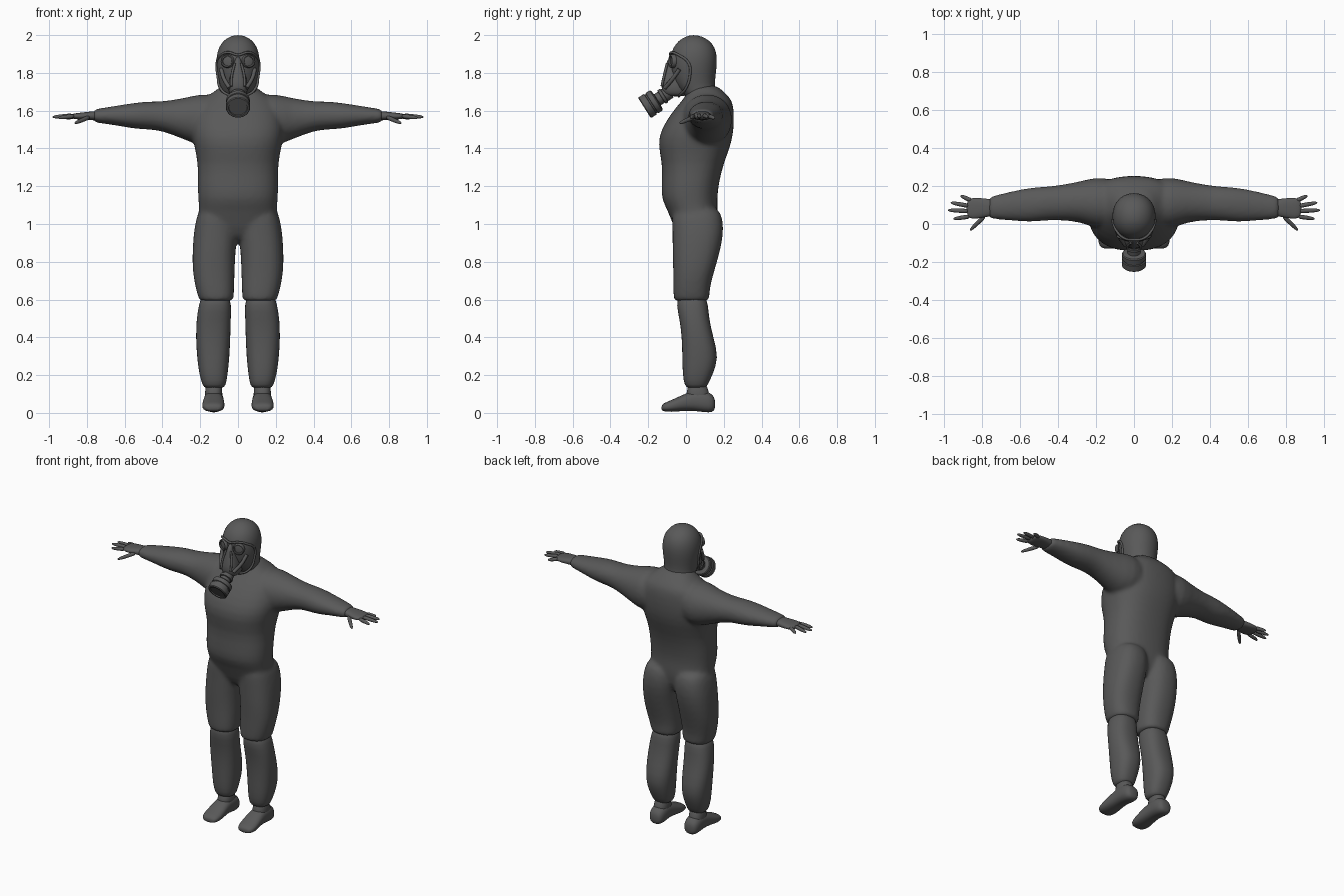
import bpy, bmesh, math
from mathutils import Vector

cube = bpy.data.objects.get("Cube")
if cube:
    bpy.data.objects.remove(cube, do_unlink=True)

# One dark grey for the whole figure
GREY = (0.1, 0.1, 0.1, 1.0)
grey = bpy.data.materials.new("dark_grey")
grey.diffuse_color = GREY
grey.use_nodes = True
grey.node_tree.nodes["Principled BSDF"].inputs["Base Color"].default_value = GREY


def skin(bm, rings):
    """Join equal rings of points into a closed tube."""
    loops = [[bm.verts.new(p) for p in ring] for ring in rings]
    count = len(loops[0])
    for low, high in zip(loops, loops[1:]):
        for i in range(count):
            j = (i + 1) % count
            bm.faces.new((low[i], low[j], high[j], high[i]))
    bm.faces.new(loops[0])
    bm.faces.new(loops[-1])


def loft(bm, axis, rows, side=1, power=2.4, count=24):
    """Rounded sections along an axis; a row is (position, a_min, a_max, b_min, b_max)."""
    rings = []
    for pos, a0, a1, b0, b1 in rows:
        ring = []
        for i in range(count):
            angle = math.tau * i / count
            c, s = math.cos(angle), math.sin(angle)
            c = math.copysign(abs(c) ** (2 / power), c)
            s = math.copysign(abs(s) ** (2 / power), s)
            a = (a0 + a1) / 2 + c * (a1 - a0) / 2
            b = (b0 + b1) / 2 + s * (b1 - b0) / 2
            x, y, z = {"x": (pos, a, b), "y": (a, pos, b), "z": (a, b, pos)}[axis]
            ring.append((x * side, y, z))
        rings.append(ring)
    skin(bm, rings)


def lathe(bm, origin, direction, profile, count=20):
    """Turn a (radius, height) profile about a direction."""
    turn = Vector(direction).to_track_quat("Z", "Y")
    rings = []
    for radius, height in profile:
        ring = []
        for i in range(count):
            angle = math.tau * i / count
            local = Vector((radius * math.cos(angle), radius * math.sin(angle), height))
            ring.append(Vector(origin) + turn @ local)
        rings.append(ring)
    skin(bm, rings)


def finish(name, bm, mirror=False, subdivide=0, sharp=None):
    bmesh.ops.recalc_face_normals(bm, faces=bm.faces)
    mesh = bpy.data.meshes.new(name)
    bm.to_mesh(mesh)
    bm.free()
    mesh.materials.append(grey)
    for face in mesh.polygons:
        face.use_smooth = True
    if sharp:
        mesh.set_sharp_from_angle(angle=math.radians(sharp))
    obj = bpy.data.objects.new(name, mesh)
    bpy.context.collection.objects.link(obj)
    if mirror:
        obj.modifiers.new("mirror", "MIRROR").use_mirror_merge = False
    if subdivide:
        obj.modifiers.new("subdivide", "SUBSURF").levels = subdivide
        obj.modifiers["subdivide"].render_levels = subdivide
    return obj


# Overall: torso, thighs and sleeves fused into one skin
TORSO = [
    (.9, -.12, .12, -.02, .12), (.98, -.215, .215, -.065, .165), (1.08, -.207, .207, -.1, .17),
    (1.13, -.212, .212, -.132, .165), (1.22, -.216, .216, -.13, .175), (1.32, -.212, .212, -.125, .2),
    (1.42, -.235, .235, -.152, .24), (1.5, -.25, .25, -.135, .255), (1.6, -.235, .235, -.07, .256),
    (1.66, -.2, .2, -.015, .245), (1.7, -.12, .12, .01, .2), (1.74, -.09, .09, .02, .16)]
THIGH = [
    (.59, .03, .2, -.06, .115), (.6, .022, .208, -.066, .125), (.66, .02, .225, -.068, .125),
    (.75, .017, .242, -.068, .15), (.85, .014, .242, -.072, .18), (.95, 0, .236, -.072, .2),
    (1.03, 0, .222, -.075, .196), (1.1, .02, .2, -.07, .17)]
SLEEVE = [
    (.08, -.02, .24, 1.42, 1.69), (.2, -.03, .25, 1.41, 1.69), (.28, .012, .225, 1.445, 1.668),
    (.4, .02, .204, 1.493, 1.648), (.47, .018, .197, 1.5, 1.65), (.55, .008, .193, 1.503, 1.642),
    (.65, .018, .172, 1.523, 1.625), (.75, .025, .148, 1.536, 1.61), (.77, .03, .14, 1.54, 1.604)]
bm = bmesh.new()
loft(bm, "z", TORSO)
for side in (1, -1):
    loft(bm, "z", THIGH, side)
    loft(bm, "x", SLEEVE, side, power=2.1)
body = finish("overall", bm, subdivide=1)
remesh = body.modifiers.new("fuse", "REMESH")
remesh.mode = "VOXEL"
remesh.voxel_size = .012
remesh.use_smooth_shade = True
smooth = body.modifiers.new("relax", "SMOOTH")
smooth.factor = .5
smooth.iterations = 6

# Lower trouser legs, tucked up under the thigh hems
bm = bmesh.new()
loft(bm, "z", [
    (.13, .08, .175, .01, .1), (.145, .064, .187, -.008, .115), (.2, .055, .205, -.018, .14),
    (.29, .045, .217, -.02, .175), (.4, .04, .224, -.022, .145), (.5, .038, .22, -.035, .122),
    (.57, .034, .208, -.052, .118), (.64, .05, .19, -.04, .1)])
finish("lower_legs", bm, mirror=True, subdivide=1)

# Shoes: a foot along y and an ankle
bm = bmesh.new()
loft(bm, "y", [
    (-.13, .1, .16, .015, .035), (-.12, .08, .182, .008, .052), (-.08, .07, .192, .004, .066),
    (-.02, .072, .186, .01, .095), (.04, .078, .18, .012, .12), (.1, .074, .182, .002, .12),
    (.14, .082, .175, .002, .1), (.155, .1, .155, .02, .07)])
loft(bm, "z", [(.05, .08, .178, .0, .13), (.1, .083, .176, .0, .125), (.17, .085, .17, .015, .105)])
finish("shoes", bm, mirror=True, subdivide=1)

# Gloved hands: palm, then fingers from base to tip
bm = bmesh.new()
loft(bm, "x", [
    (.73, .04, .13, 1.545, 1.598), (.77, .04, .132, 1.55, 1.597), (.81, .03, .138, 1.55, 1.592),
    (.85, .026, .138, 1.553, 1.588), (.885, .035, .13, 1.56, 1.582)])
FINGERS = [
    ((.865, .04, 1.572), (.952, .027, 1.562)), ((.87, .068, 1.575), (.982, .073, 1.566)),
    ((.87, .095, 1.575), (.967, .113, 1.566)), ((.855, .122, 1.572), (.915, .15, 1.56)),
    ((.785, .045, 1.567), (.865, -.034, 1.533))]
for base, tip in FINGERS:
    reach = Vector(tip) - Vector(base)
    length = reach.length
    lathe(bm, base, reach, [(.013, 0), (.012, length * .4), (.011, length * .75),
                            (.007, length * .95), (.002, length)], count=10)
finish("hands", bm, mirror=True, subdivide=1)

# Hooded head and neck
bm = bmesh.new()
loft(bm, "z", [
    (1.63, -.12, .12, .02, .2), (1.68, -.098, .098, .0, .165), (1.72, -.098, .098, -.05, .152),
    (1.78, -.108, .108, -.074, .156), (1.85, -.117, .117, -.085, .166), (1.91, -.112, .112, -.08, .163),
    (1.955, -.092, .092, -.056, .142), (1.985, -.06, .06, -.02, .105), (2.0, -.02, .02, .02, .06)],
    power=2.1)
finish("head", bm, subdivide=1)

# Mask snout with a chin block
bm = bmesh.new()
loft(bm, "z", [
    (1.675, -.03, .03, -.1, .0), (1.69, -.05, .05, -.122, .0), (1.73, -.054, .054, -.134, .0),
    (1.78, -.044, .044, -.122, .0), (1.84, -.024, .024, -.108, .0), (1.895, -.012, .012, -.09, .0)],
    power=2.8)
finish("mask_snout", bm, subdivide=1)

# Round eyepieces with recessed lenses
bm = bmesh.new()
lathe(bm, (.052, -.062, 1.862), (.35, -1, .02), [
    (.036, 0), (.036, .017), (.031, .023), (.025, .021), (.024, .013), (.012, .015)])
finish("eyepieces", bm, mirror=True, sharp=40)

# Breathing filter: collar, canister body and grooves
bm = bmesh.new()
FORWARD = (0, -.845, -.535)
lathe(bm, (0, -.085, 1.7), FORWARD, [
    (.036, 0), (.036, .035), (.042, .037), (.042, .052), (.034, .054), (.034, .078),
    (.058, .082), (.063, .087), (.063, .112), (.058, .114), (.058, .121), (.064, .123),
    (.064, .155), (.06, .16), (.05, .16), (.048, .154), (.012, .154)], count=28)
finish("filter_canister", bm, sharp=35)


def cord(name, points, radius, closed=False):
    """Rounded raised seam along a smooth path."""
    curve = bpy.data.curves.new(name, "CURVE")
    curve.dimensions = "3D"
    curve.bevel_depth = radius
    curve.bevel_resolution = 2
    curve.resolution_u = 6
    curve.use_fill_caps = True
    spline = curve.splines.new("BEZIER")
    spline.bezier_points.add(len(points) - 1)
    spline.use_cyclic_u = closed
    for knot, point in zip(spline.bezier_points, points):
        knot.co = point
        knot.handle_left_type = knot.handle_right_type = "AUTO"
    curve.materials.append(grey)
    obj = bpy.data.objects.new(name, curve)
    bpy.context.collection.objects.link(obj)


# Mask border, brows and cheek ribs
half = [(.05, -.076, 1.908), (.09, -.04, 1.895), (.112, .015, 1.85),
        (.107, .02, 1.78), (.094, .0, 1.72), (.05, -.03, 1.685)]
other = [(-x, y, z) for x, y, z in reversed(half)]
cord("mask_border", [(0, -.083, 1.895)] + half + other, .007, closed=True)
for side, label in ((1, "left"), (-1, "right")):
    cord(label + "_cheek_rib", [(side * .09, -.035, 1.82), (side * .075, -.07, 1.77),
                                (side * .045, -.112, 1.72)], .011)
    cord(label + "_nose_rib", [(side * .018, -.1, 1.85), (side * .034, -.117, 1.78),
                               (side * .036, -.128, 1.73)], .007)
